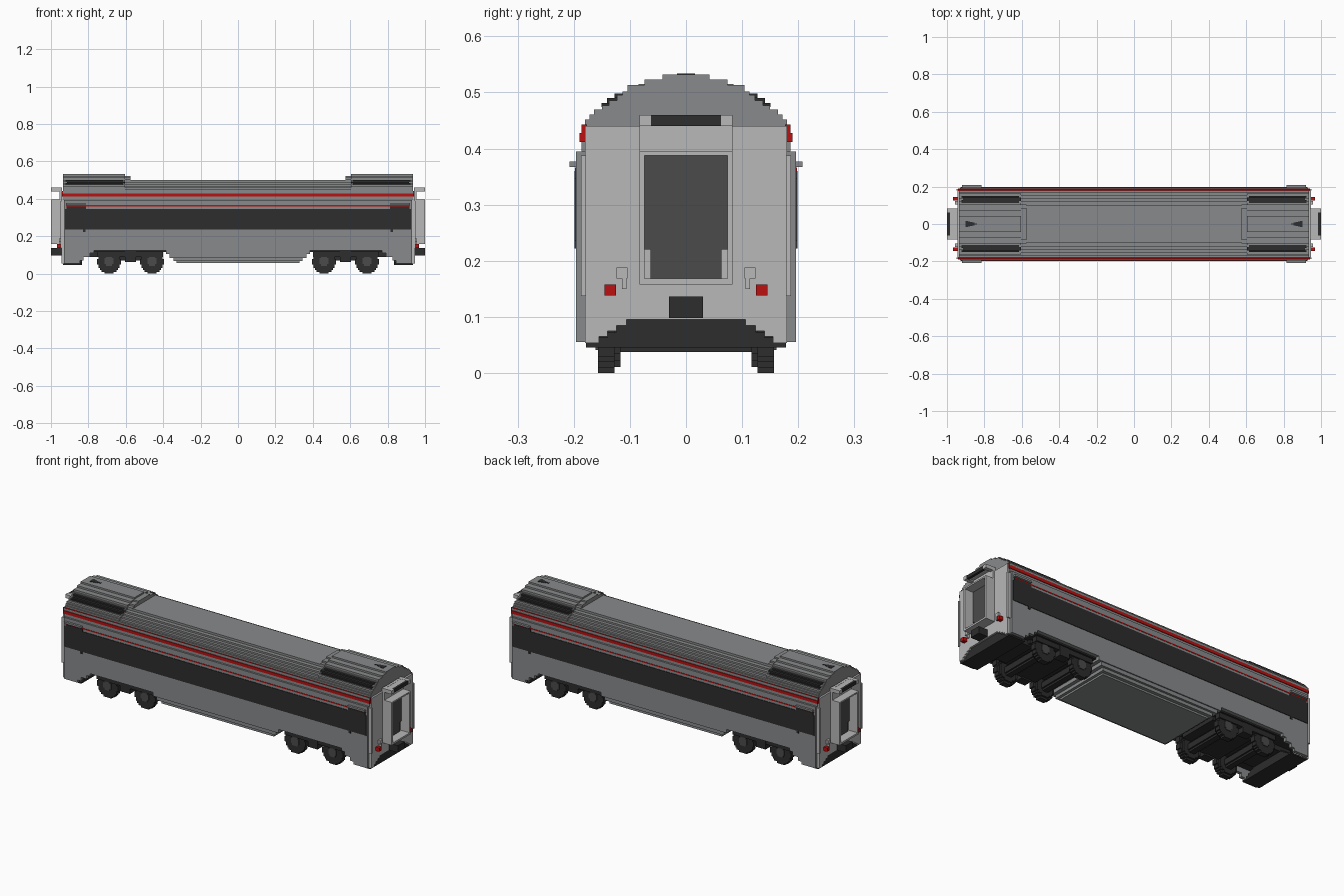
import bpy, bmesh, math
from mathutils import Vector

cube = bpy.data.objects.get("Cube")
if cube:
    bpy.data.objects.remove(cube, do_unlink=True)


def material(name, r, g, b):
    m = bpy.data.materials.new(name)
    m.use_nodes = True
    m.diffuse_color = (r, g, b, 1)
    m.node_tree.nodes["Principled BSDF"].inputs["Base Color"].default_value = (r, g, b, 1)
    return m


GREY = material("body grey", .25, .255, .26)
LIGHT = material("light grey", .48, .48, .48)
BLACK = material("near black", .026, .026, .026)
DOOR = material("dark grey", .07, .07, .07)
RED = material("red", .5, .005, .005)


def add_box(bm, x, y, z):
    """One box from three (low, high) ranges."""
    verts = bmesh.ops.create_cube(bm, size=1)["verts"]
    for v in verts:
        v.co = Vector([(a + b) / 2 + c * (b - a) for c, (a, b) in zip(v.co, (x, y, z))])


def part(name, mat, boxes, ends=True, sides=True):
    """Boxes repeated at both ends (x) and on both sides (y)."""
    bm = bmesh.new()
    for x, y, z in boxes:
        for sx in (1, -1) if ends else (1,):
            for sy in (1, -1) if sides else (1,):
                add_box(bm, sorted(sx * v for v in x), sorted(sy * v for v in y), z)
    mesh = bpy.data.meshes.new(name)
    bm.to_mesh(mesh)
    bm.free()
    mesh.materials.append(mat)
    ob = bpy.data.objects.new(name, mesh)
    bpy.context.collection.objects.link(ob)
    return ob


def across(h):
    return (-h, h)


def tiers(x, base, steps):
    """Stacked slabs, each given as (half width, top height)."""
    out = []
    for half, top in steps:
        out.append((x, across(half), (base, top)))
        base = top
    return out


def disc(cx, y, cz, radius, rows=13):
    """Stepped disc made of horizontal rows."""
    h = 2 * radius / rows
    out = []
    for i in range(rows):
        z = cz - radius + i * h
        mid = z + h / 2 - cz
        w = round(math.sqrt(radius ** 2 - mid ** 2) / .008) * .008
        out.append(((cx - w, cx + w), y, (z, z + h)))
    return out


# Body shell
part("body", GREY, [(across(.93), across(.196), (.125, .395)),
                    (across(.935), across(.186), (.395, .442))], False, False)

# Stepped underfloor equipment box
part("underfloor_box", GREY, [
    (across(half), across(wide), (low, high)) for half, wide, low, high in (
        (.33, .16, .058, .068), (.345, .178, .068, .085),
        (.365, .19, .085, .105), (.385, .196, .105, .125))], False, False)

# Skirt corners outside the bogies
part("end_skirts", GREY, [((low, .93), (.178, .196), z) for low, z in (
    (.845, (.055, .07)), (.825, (.07, .09)), (.79, (.09, .11)), (.77, (.11, .125)))])
part("floor", BLACK, [((.385, .92), across(.175), (.117, .125))], sides=False)

# Roof: low centre and raised ends
part("roof_centre", GREY, tiers(across(.62), .442, (
    (.18, .452), (.17, .461), (.155, .47), (.14, .479), (.122, .488), (.1, .5))), False, False)
part("roof_ends", GREY, tiers((.605, .935), .442, (
    (.18, .452), (.172, .461), (.164, .47), (.15, .477), (.137, .486),
    (.123, .495), (.113, .502), (.104, .513), (.074, .523), (.042, .532))), sides=False)
part("roof_end_lips", GREY, tiers((.575, .605), .49, (
    (.104, .505), (.085, .515), (.05, .523))), sides=False)
part("roof_grilles", BLACK, [((.615, .922), (.115, .151), (.474, .481)),
                             ((.605, .915), (.115, .141), (.481, .49)),
                             ((.615, .922), (.112, .127), (.49, .498))])
part("roof_arrows", BLACK, [((.84 + i * .012, .852 + i * .012),
                             across(.004 + i * .003), (.53, .534)) for i in range(5)], sides=False)

# Red side stripes
part("red_stripes", RED, [(across(.94), (.18, .19), (.412, .428)),
                          (across(.94), (.176, .186), (.428, .443))], ends=False)
part("thin_red_lines", RED, [(across(.92), (.19, .1975), (.36, .366))], ends=False)

# Window band, with taller corners and small lower tabs
part("window_band", BLACK, [(across(.925), (.19, .199), (.235, .347))], ends=False)
part("window_corners", BLACK, [((.812, .918), (.19, .199), (.347, .36)),
                               ((.815, .83), (.19, .199), (.222, .235))])
part("door_ledges", GREY, [((.815, .92), (.196, .208), (.367, .377))])

# Light end walls
part("end_walls", LIGHT, [((.92, .945), across(.18), (.095, .44))], sides=False)
part("end_wall_corners", LIGHT, [((.92, .945), (low, .18), z) for low, z in (
    (.106, (.085, .095)), (.124, (.075, .085)), (.14, (.065, .075)), (.155, (.053, .065)))])
part("corner_posts", LIGHT, [((.93, .95), (.178, .187), (.137, .388))])

# Gangway frame, door and canopy
part("gangway_posts", LIGHT, [((.945, 1), (.074, .083), (.158, .396))])
part("gangway_sills", LIGHT, [((.945, 1), across(.074), (.158, .168)),
                              ((.945, 1), across(.074), (.388, .396)),
                              ((.945, .955), across(.083), (.396, .46))], sides=False)
part("end_doors", DOOR, [((.945, .95), across(.074), (.22, .388)),
                         ((.945, .95), across(.063), (.168, .22))], sides=False)
part("canopy_sides", LIGHT, [((.94, 1), (.062, .083), (.44, .46))])
part("canopies", BLACK, [((.985, .998), across(.062), (.44, .459))], sides=False)
part("canopy_plates", LIGHT, [((.94, .985), across(.062), (.447, .459))], sides=False)

# Handles and tail lamps
part("handles", LIGHT, [((.945, .958), (.104, .124), (.168, .188)),
                        ((.945, .958), (.106, .114), (.15, .168))])
part("tail_lamps", RED, [((.945, .967), (.125, .145), (.138, .158))])

# Couplers and end beams
part("couplers", BLACK, [((.9, 1), across(.03), (.098, .136))], sides=False)
part("end_beams", BLACK, tiers((.835, .935), .045, (
    (.178, .053), (.155, .063), (.14, .073), (.124, .085), (.106, .097))), sides=False)
part("beam_mounts", BLACK, [((.72, .9), across(.1), (.09, .117))], sides=False)

# Bogies: wheels, flanges, hubs, axles and frames
AXLES = (.46, .69)
part("wheels", BLACK, [b for x in AXLES for b in disc(x, (.127, .157), .063, .063)])
part("wheel_flanges", BLACK, [b for x in AXLES for b in disc(x, (.117, .127), .063, .052, 9)])
part("wheel_hubs", DOOR, [b for x in AXLES for b in disc(x, (.157, .161), .067, .026, 5)])
part("axles", BLACK, [b for x in AXLES for b in disc(x, across(.12), .063, .026, 5)], sides=False)
part("bogie_frames", BLACK, [((.4, .75), (.135, .165), (.09, .118)),
                             ((.545, .605), (.12, .168), (.062, .125))])
part("bogie_bolsters", BLACK, [((.515, .635), across(.125), (.07, .12)),
                               ((.4, .75), across(.115), (.098, .118))], sides=False)
